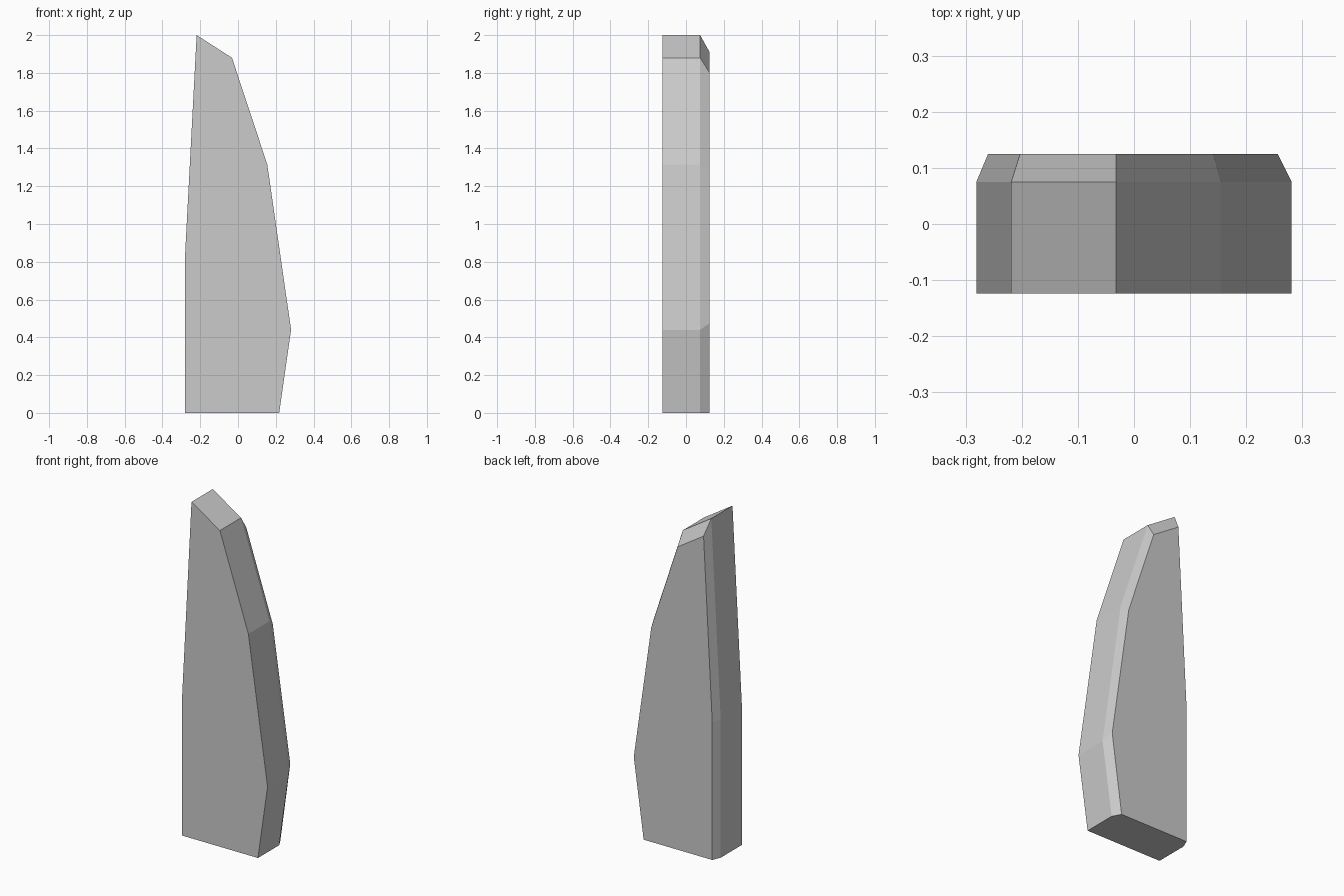
import bpy
import bmesh

cube = bpy.data.objects.get("Cube")
if cube:
    bpy.data.objects.remove(cube, do_unlink=True)

# Plain grey stone
stone = bpy.data.materials.new("stone grey")
stone.use_nodes = True
grey = (0.6, 0.6, 0.6, 1)
stone.diffuse_color = grey
stone.node_tree.nodes["Principled BSDF"].inputs["Base Color"].default_value = grey

# Slab outline (x, z), and the smaller outline of the chamfered back face
outline = [(-0.281, 0), (0.218, 0), (0.281, 0.44), (0.155, 1.315),
           (-0.032, 1.88), (-0.219, 2), (-0.281, 0.82)]
back_outline = [(-0.26, 0), (0.191, 0), (0.256, 0.475), (0.141, 1.275),
                (-0.032, 1.8), (-0.203, 1.91), (-0.26, 0.82)]
layers = [(-0.124, outline), (0.075, outline), (0.125, back_outline)]

# Loft the three layers into one closed slab
bm = bmesh.new()
rings = [[bm.verts.new((x, y, z)) for x, z in points] for y, points in layers]
for near, far in zip(rings, rings[1:]):
    for i in range(len(near)):
        j = (i + 1) % len(near)
        bm.faces.new((near[i], near[j], far[j], far[i]))
bm.faces.new(rings[0])
bm.faces.new(rings[-1])
bmesh.ops.recalc_face_normals(bm, faces=bm.faces)

mesh = bpy.data.meshes.new("stone_slab")
bm.to_mesh(mesh)
bm.free()
mesh.materials.append(stone)
bpy.context.collection.objects.link(bpy.data.objects.new("stone_slab", mesh))
